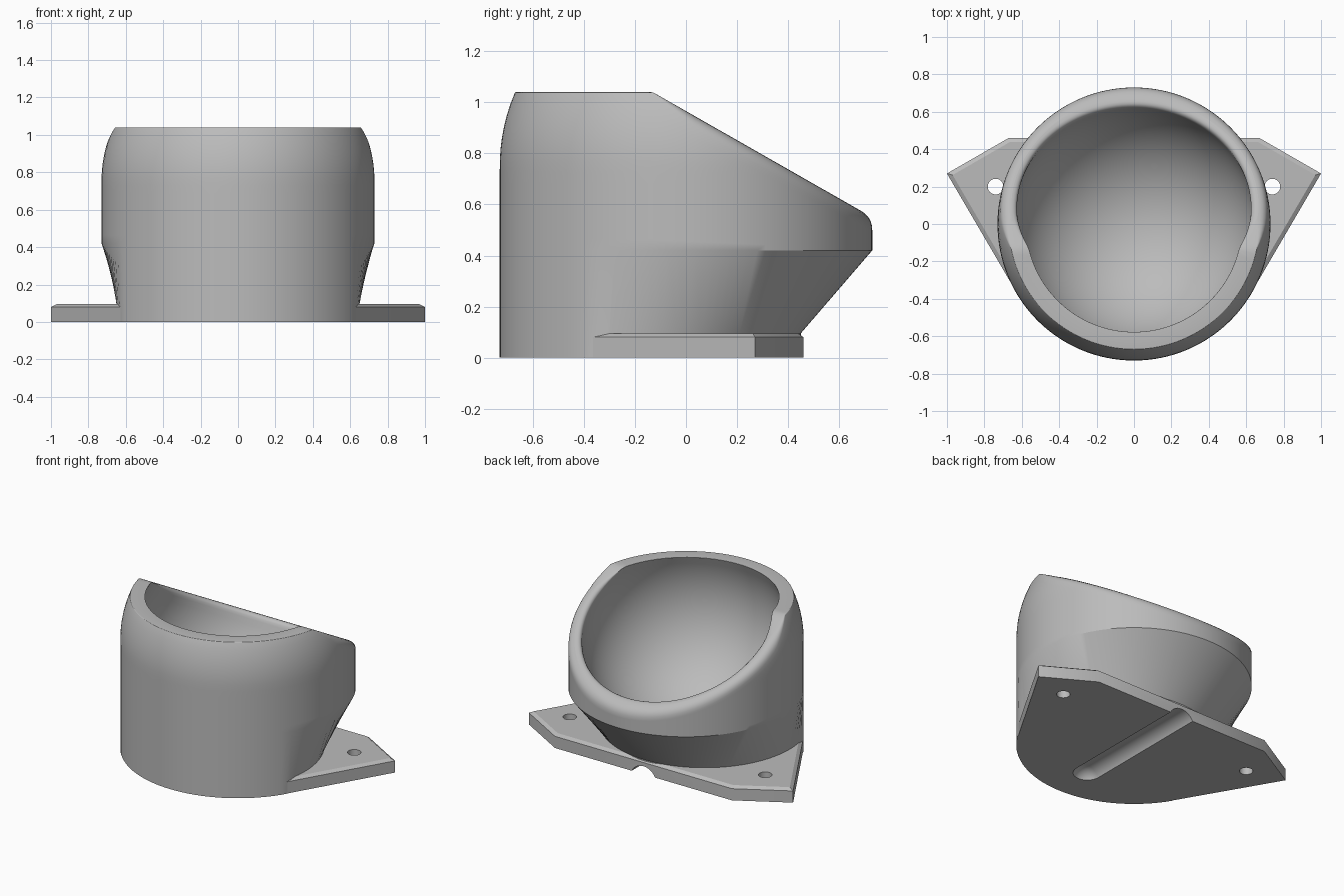
import bpy, bmesh, math
from mathutils import Matrix, Vector

cube = bpy.data.objects.get("Cube")
if cube:
    bpy.data.objects.remove(cube, do_unlink=True)

grey = bpy.data.materials.new("plain grey")
grey.use_nodes = True
grey.diffuse_color = (0.5, 0.5, 0.5, 1)
grey.node_tree.nodes["Principled BSDF"].inputs["Base Color"].default_value = (0.5, 0.5, 0.5, 1)

R_OUT, R_IN, CENTRE = 0.73, 0.645, 0.75      # outer wall, bowl, height of bowl centre
TOP, PLATE, WAIST = 1.04, 0.095, 0.42
SEGS = 128


def make_object(name, bm):
    bmesh.ops.recalc_face_normals(bm, faces=bm.faces)
    mesh = bpy.data.meshes.new(name)
    bm.to_mesh(mesh)
    bm.free()
    mesh.materials.append(grey)
    obj = bpy.data.objects.new(name, mesh)
    bpy.context.collection.objects.link(obj)
    return obj


def slope(y):
    return 0.966 - 0.57 * y


def bisect(f, low, high):
    for _ in range(40):
        mid = (low + high) / 2
        if f(mid) > 0:
            high = mid
        else:
            low = mid
    return (low + high) / 2


def wall(z, a):
    """Outer radius at height z: tapered foot, straight wall, domed shoulder."""
    if z < WAIST:
        foot = -0.2 * math.sin(a) + math.sqrt(0.65 ** 2 - (0.2 * math.cos(a)) ** 2)
        t = max(0, (z - PLATE) / (WAIST - PLATE))
        foot = min(R_OUT, foot)
        return foot + (R_OUT - foot) * t
    return math.sqrt(R_OUT ** 2 - max(0, z - CENTRE) ** 2)


def bowl(phi):
    return Vector((R_IN * math.cos(phi), CENTRE + R_IN * math.sin(phi)))


def rounded(a, b, c, n=5):
    return [a.lerp(b, i / n).lerp(b.lerp(c, i / n), i / n) for i in range(n + 1)]


def section(a):
    """Half section (radius, height) from the foot, over the rim, to the bowl floor."""
    def over(p):
        return p.y - min(TOP, slope(p.x * math.sin(a)))
    z_rim = bisect(lambda z: over(Vector((wall(z, a), z))), WAIST, 1.2)
    phi = bisect(lambda q: over(bowl(q)), -1.0, 1.2)
    outer, inner = Vector((wall(z_rim, a), z_rim)), bowl(phi)
    ramp = min(1, max(0, (TOP - slope(outer.x * math.sin(a))) / 0.1))
    k = 0.003 + 0.047 * ramp
    along = (inner - outer).normalized() * k
    start = z_rim - k
    heights = [0, PLATE] + [WAIST + (start - WAIST) * i / 14 for i in range(14)]
    pts = [Vector((wall(z, a), z)) for z in heights]
    pts += rounded(Vector((wall(start, a), start)), outer, outer + along)
    phi_low = phi - k / R_IN
    pts += rounded(inner - along, inner, bowl(phi_low))
    pts += [bowl(phi_low + (-math.pi / 2 - phi_low) * i / 24) for i in range(1, 24)]
    return pts


# Cup: one section per angle, joined around the axis
bm = bmesh.new()
columns = []
for i in range(SEGS):
    a = 2 * math.pi * i / SEGS
    columns.append([bm.verts.new((p.x * math.cos(a), p.x * math.sin(a), p.y)) for p in section(a)])
floor = bm.verts.new((0, 0, CENTRE - R_IN))
for i, col in enumerate(columns):
    nxt = columns[(i + 1) % SEGS]
    for j in range(len(col) - 1):
        bm.faces.new((col[j], nxt[j], nxt[j + 1], col[j + 1]))
    bm.faces.new((col[-1], nxt[-1], floor))
bm.faces.new([col[0] for col in columns])
cup = make_object("cup_with_mounting_plate", bm)

# Mounting plate: winged outline with a chamfered top edge
outline = [(1, 0.27), (0.67, 0.46), (-0.67, 0.46), (-1, 0.27)]
for i in range(33):
    a = math.radians(210 + 120 * i / 32)
    outline.append((0.727 * math.cos(a), 0.727 * math.sin(a)))
bm = bmesh.new()
base = bm.faces.new([bm.verts.new((x, y, 0)) for x, y in outline])
lid = bmesh.ops.extrude_face_region(bm, geom=[base], use_keep_orig=True)["geom"]
bmesh.ops.translate(bm, verts=[v for v in lid if isinstance(v, bmesh.types.BMVert)], vec=(0, 0, 0.08))
top = next(f for f in lid if isinstance(f, bmesh.types.BMFace))
bmesh.ops.recalc_face_normals(bm, faces=bm.faces)
bmesh.ops.inset_region(bm, faces=[top], thickness=0.022, use_even_offset=True)
bmesh.ops.translate(bm, verts=top.verts, vec=(0, 0, PLATE - 0.08))
plate = make_object("plate", bm)

# Cutters: two screw holes and a round-ended groove underneath
helpers = [(plate, "UNION")]
for side in (-1, 1):
    bm = bmesh.new()
    bmesh.ops.create_cone(bm, cap_ends=True, segments=32, radius1=0.042, radius2=0.042, depth=0.5,
                          matrix=Matrix.Translation((side * 0.74, 0.2, 0)))
    helpers.append((make_object("hole_cutter", bm), "DIFFERENCE"))
bm = bmesh.new()
bmesh.ops.create_uvsphere(bm, u_segments=40, v_segments=20, radius=0.1,
                          matrix=Matrix.Rotation(math.pi / 2, 4, "X"))
for v in bm.verts:
    v.co.y += 1.5 if v.co.y > 0.001 else 0
bmesh.ops.translate(bm, verts=bm.verts, vec=(0, -0.45, -0.045))
helpers.append((make_object("groove_cutter", bm), "DIFFERENCE"))

bpy.context.view_layer.objects.active = cup
for helper, operation in helpers:
    helper.hide_render = True
    mod = cup.modifiers.new(operation.lower(), "BOOLEAN")
    mod.operation, mod.solver, mod.object = operation, "EXACT", helper
    bpy.ops.object.modifier_apply(modifier=mod.name)
    bpy.data.objects.remove(helper, do_unlink=True)

bpy.ops.object.select_all(action="DESELECT")
cup.select_set(True)
bpy.ops.object.shade_smooth_by_angle(angle=math.radians(30))
